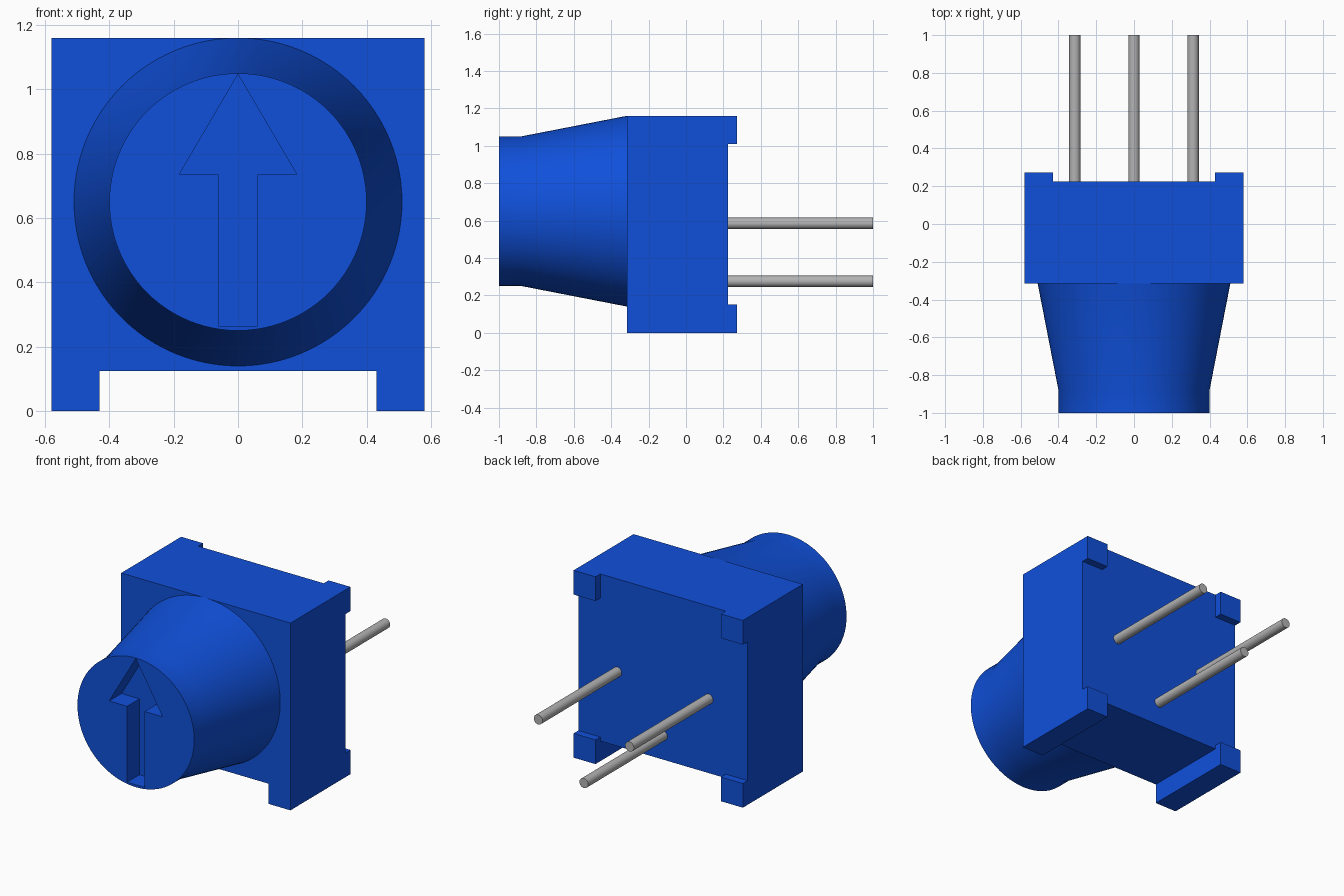
import bpy, bmesh, math
from mathutils import Matrix

if "Cube" in bpy.data.objects:
    bpy.data.objects.remove(bpy.data.objects["Cube"], do_unlink=True)


def material(name, rgb):
    m = bpy.data.materials.new(name)
    m.use_nodes = True
    m.diffuse_color = (*rgb, 1)
    m.node_tree.nodes["Principled BSDF"].inputs["Base Color"].default_value = (*rgb, 1)
    return m


BLUE = material("blue plastic", (0.005, 0.08, 0.70))
GREY = material("grey metal", (0.45, 0.45, 0.45))

BACK, FRONT = 0.225, -0.315      # body faces along y
HALF, TOP = 0.58, 1.16           # body half width and height
FOOT = 0.15                      # foot size
KNOB_Z = 0.65


def finish(name, bm, mat, smooth=False):
    bmesh.ops.recalc_face_normals(bm, faces=bm.faces)
    me = bpy.data.meshes.new(name)
    bm.to_mesh(me)
    bm.free()
    me.materials.append(mat)
    ob = bpy.data.objects.new(name, me)
    bpy.context.collection.objects.link(ob)
    if smooth:
        shade(ob)
    return ob


def shade(ob):
    bpy.ops.object.select_all(action="DESELECT")
    ob.select_set(True)
    bpy.context.view_layer.objects.active = ob
    bpy.ops.object.shade_smooth_by_angle(angle=math.radians(30))


def prism(name, outline, y0, y1, mat):
    """Extrude an (x, z) outline along y."""
    bm = bmesh.new()
    face = bm.faces.new([bm.verts.new((x, y0, z)) for x, z in outline])
    ext = bmesh.ops.extrude_face_region(bm, geom=[face])
    verts = [g for g in ext["geom"] if isinstance(g, bmesh.types.BMVert)]
    bmesh.ops.translate(bm, verts=verts, vec=(0, y1 - y0, 0))
    return finish(name, bm, mat)


def lathe(name, profile, x, z, sides, mat, smooth=True):
    """Solid of rings (radius, y) around an axis parallel to y."""
    bm = bmesh.new()
    rings = [[bm.verts.new((x + r * math.sin(math.tau * i / sides), y,
                            z + r * math.cos(math.tau * i / sides)))
              for i in range(sides)] for r, y in profile]
    for a, b in zip(rings, rings[1:]):
        for i in range(sides):
            j = (i + 1) % sides
            bm.faces.new((a[i], a[j], b[j], b[i]))
    bm.faces.new(rings[0])
    bm.faces.new(rings[-1])
    return finish(name, bm, mat, smooth)


def mirrored(half):
    """Complete an outline given its +x half."""
    return half + [(-x, z) for x, z in reversed(half) if x > 0]


# Body block with a wide slot along the underside
inner = HALF - FOOT
prism("body", mirrored([(inner, 0.125), (inner, 0), (HALF, 0), (HALF, TOP)]),
      FRONT, BACK, BLUE)

# Standoff feet at the four back corners
for side, sx in (("left", 1), ("right", -1)):
    for level, z in (("lower", 0), ("upper", TOP - FOOT)):
        prism(f"{level}_{side}_foot",
              [(sx * inner, z), (sx * HALF, z), (sx * HALF, z + FOOT), (sx * inner, z + FOOT)],
              BACK, 0.272, BLUE)

# Tapered knob with a short straight tip
knob = lathe("knob", [(0.51, FRONT), (0.40, -0.88), (0.40, -1.0)], 0, KNOB_Z, 96, BLUE, False)

# Arrow-shaped recess in the knob face
arrow = prism("arrow_cutter",
              mirrored([(0, 1.047), (0.183, 0.735), (0.06, 0.735), (0.06, 0.265)]),
              -1.1, -0.879, BLUE)
cut = knob.modifiers.new("arrow recess", "BOOLEAN")
cut.operation, cut.solver, cut.object = "DIFFERENCE", "EXACT", arrow
bpy.context.view_layer.objects.active = knob
bpy.ops.object.modifier_apply(modifier=cut.name)
bpy.data.objects.remove(arrow, do_unlink=True)
shade(knob)

# Three round pins, the middle one lower
for name, x, z in (("left_pin", 0.313, 0.585), ("middle_pin", 0, 0.275), ("right_pin", -0.313, 0.585)):
    lathe(name, [(0.03, BACK - 0.02), (0.03, 1.0)], x, z, 32, GREY)
